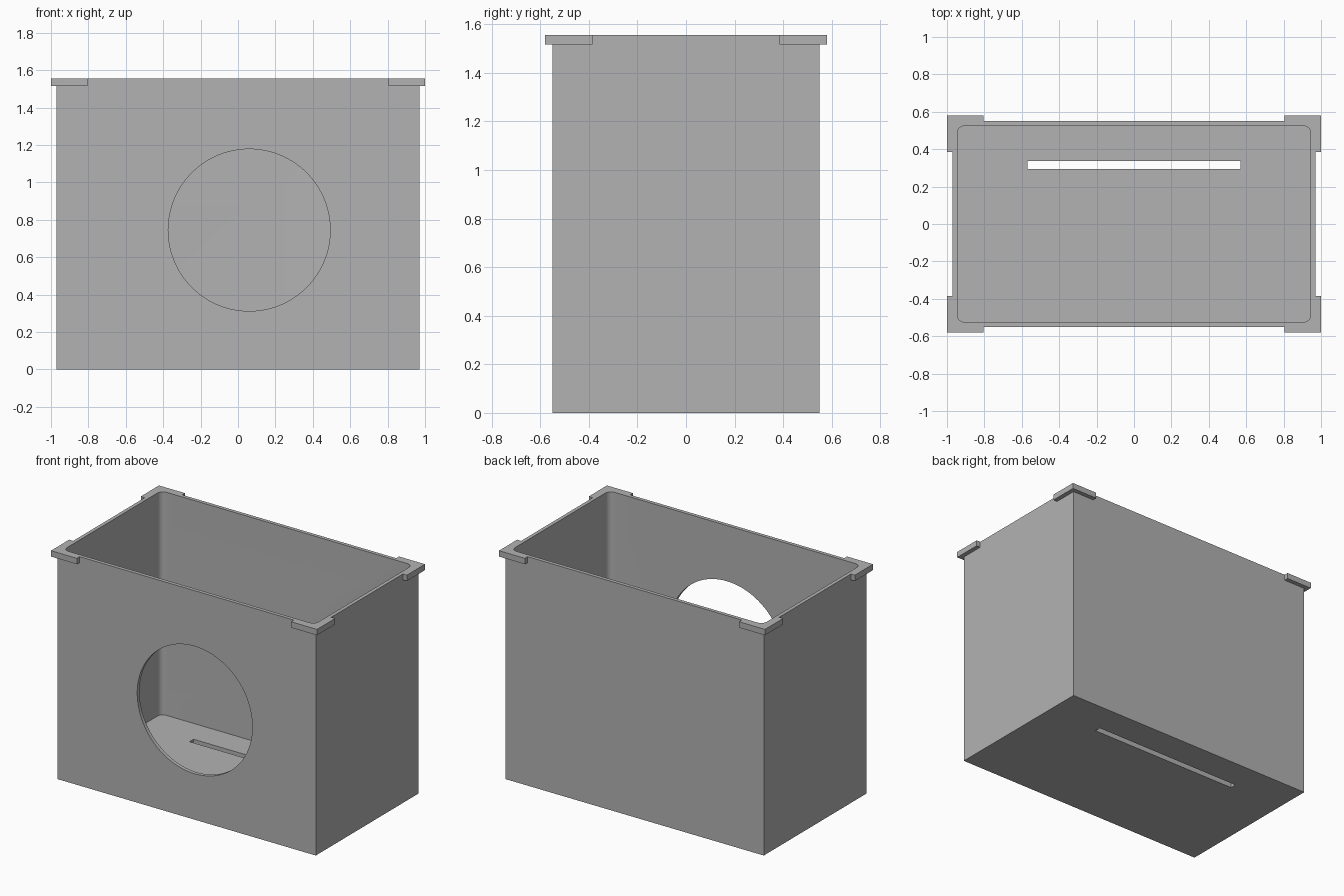
import bpy
import bmesh
from mathutils import Matrix, Vector

if "Cube" in bpy.data.objects:
    bpy.data.objects.remove(bpy.data.objects["Cube"], do_unlink=True)

# Overall dimensions
HALF_X, HALF_Y, HEIGHT = 0.97, 0.55, 1.556
WALL, FLOOR = 0.025, 0.04
TAB, TAB_THICK, LIP = 0.195, 0.04, 0.03

grey = bpy.data.materials.new("plain grey")
grey.use_nodes = True
colour = (0.448, 0.448, 0.448, 1)
grey.diffuse_color = colour
grey.node_tree.nodes["Principled BSDF"].inputs["Base Color"].default_value = colour


def make_object(name, bm):
    mesh = bpy.data.meshes.new(name)
    bm.to_mesh(mesh)
    bm.free()
    mesh.materials.append(grey)
    obj = bpy.data.objects.new(name, mesh)
    bpy.context.collection.objects.link(obj)
    return obj


def block(name, low, high, corner_radius=0):
    """Box between two corners, with optionally rounded vertical edges."""
    low, high = Vector(low), Vector(high)
    bm = bmesh.new()
    place = Matrix.Translation((low + high) / 2) @ Matrix.Diagonal((*(high - low), 1))
    bmesh.ops.create_cube(bm, size=1, matrix=place)
    if corner_radius:
        upright = [e for e in bm.edges
                   if abs(e.verts[0].co.z - e.verts[1].co.z) > 0.1]
        bmesh.ops.bevel(bm, geom=upright, offset=corner_radius, segments=6,
                        profile=0.5, affect='EDGES')
    return make_object(name, bm)


def combine(target, other, operation):
    """Apply a boolean, then discard the helper object."""
    mod = target.modifiers.new(other.name, 'BOOLEAN')
    mod.operation, mod.object, mod.solver = operation, other, 'EXACT'
    graph = bpy.context.evaluated_depsgraph_get()
    graph.update()
    result = bpy.data.meshes.new_from_object(target.evaluated_get(graph))
    target.modifiers.clear()
    target.data = result
    bpy.data.objects.remove(other, do_unlink=True)


# Solid body
box = block("open_box", (-HALF_X, -HALF_Y, 0), (HALF_X, HALF_Y, HEIGHT))

# Corner lips around the rim
for sx in (-1, 1):
    for sy in (-1, 1):
        xs = sorted((sx * (HALF_X + LIP), sx * (HALF_X + LIP - TAB)))
        ys = sorted((sy * (HALF_Y + LIP), sy * (HALF_Y + LIP - TAB)))
        lip = block("corner_lip", (xs[0], ys[0], HEIGHT - TAB_THICK),
                    (xs[1], ys[1], HEIGHT))
        combine(box, lip, 'UNION')

# Hollow interior with rounded corners
cavity = block("cavity", (WALL - HALF_X, WALL - HALF_Y, FLOOR),
               (HALF_X - WALL, HALF_Y - WALL, HEIGHT + 0.2), 0.04)
combine(box, cavity, 'DIFFERENCE')

# Slot through the floor
slot = block("floor_slot", (-0.57, 0.293, -0.1), (0.57, 0.336, FLOOR + 0.1))
combine(box, slot, 'DIFFERENCE')

# Round opening in the front wall
bm = bmesh.new()
bmesh.ops.create_cone(bm, cap_ends=True, segments=96, radius1=0.433, radius2=0.433,
                      depth=0.3, matrix=Matrix.Translation((0.06, -HALF_Y, 0.745))
                      @ Matrix.Rotation(1.5707963, 4, 'X'))
combine(box, make_object("front_opening", bm), 'DIFFERENCE')

# Smooth the curved surfaces, keep edges sharp
bpy.ops.object.select_all(action='DESELECT')
box.select_set(True)
bpy.context.view_layer.objects.active = box
bpy.ops.object.shade_smooth_by_angle()
